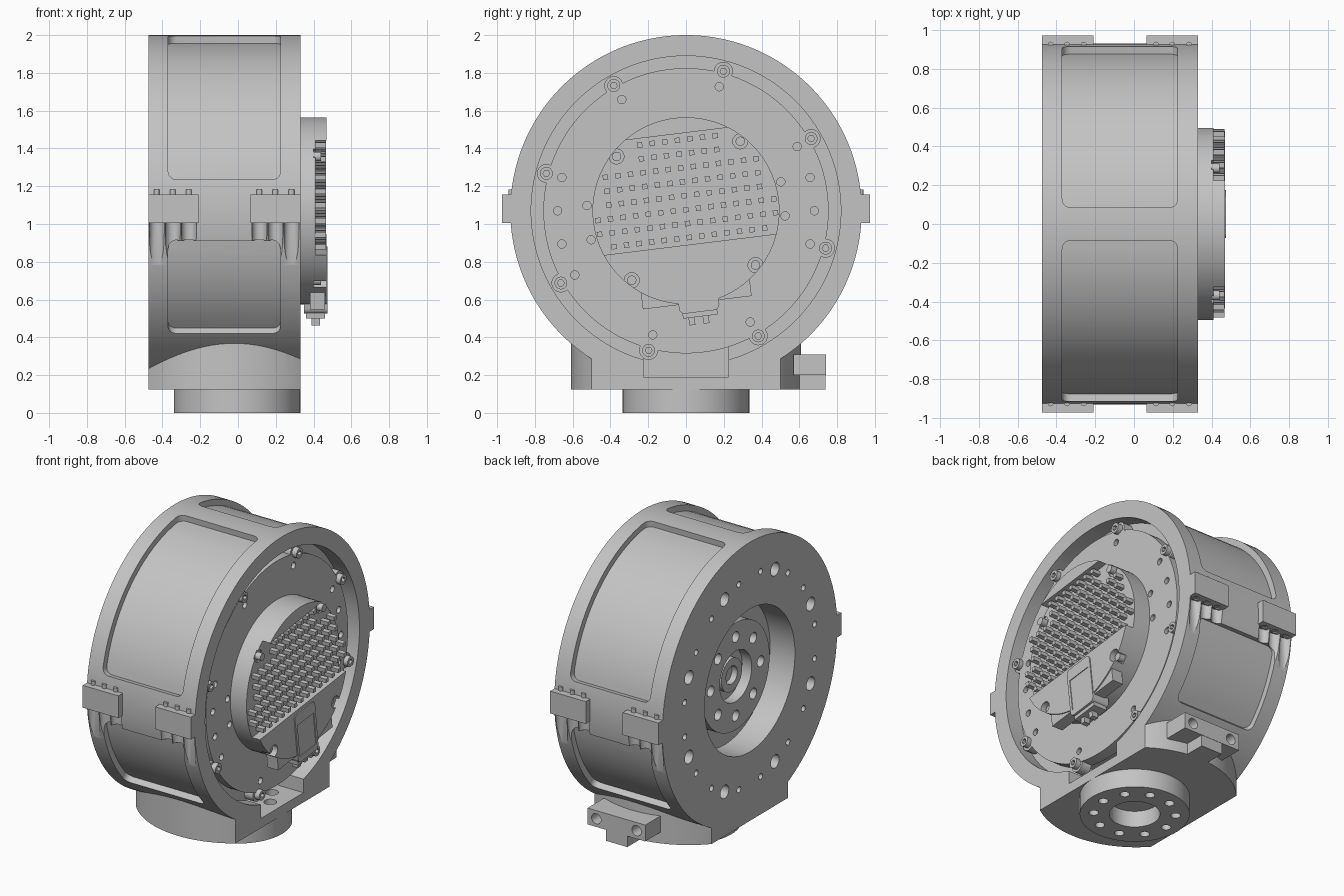
import bpy, bmesh, math
from math import sin, cos, radians
from mathutils import Matrix, Vector

if "Cube" in bpy.data.objects:
    bpy.data.objects.remove(bpy.data.objects["Cube"])

grey = bpy.data.materials.new("machined grey")
grey.use_nodes = True
grey.diffuse_color = (0.55, 0.55, 0.55, 1)
grey.node_tree.nodes["Principled BSDF"].inputs["Base Color"].default_value = (0.55, 0.55, 0.55, 1)

ZC, R = 1.07, 0.93          # drum centre height and radius
XL, XR = -0.475, 0.33       # drum end faces
TILT = radians(7)           # roll of the electronics hub


def tube(bm, axis, r, a, b, c, seg=24):
    """Cylinder from a to b along an axis; c is the centre in the other two axes."""
    mid, n = (a + b) / 2, b - a
    if axis == "x":
        m = Matrix.Translation((mid, *c)) @ Matrix.Rotation(math.pi / 2, 4, "Y")
    else:
        m = Matrix.Translation((*c, mid))
    bmesh.ops.create_cone(bm, cap_ends=True, segments=seg, radius1=r, radius2=r, depth=n, matrix=m)


def block(bm, x, y, z, tilted=False):
    """Box from three ranges; tilted boxes use y, z measured in the rolled hub frame."""
    size = [q[1] - q[0] for q in (x, y, z)]
    mid = Vector([(q[0] + q[1]) / 2 for q in (x, y, z)])
    m = Matrix.Translation(mid) @ Matrix.Diagonal((*size, 1))
    if tilted:
        m = Matrix.Translation((0, 0, ZC)) @ Matrix.Rotation(TILT, 4, "X") @ m
    bmesh.ops.create_cube(bm, size=1, matrix=m)


def polar(r, deg):
    return r * cos(radians(deg)), ZC + r * sin(radians(deg))


def hub_point(u, v):
    return u * cos(TILT) - v * sin(TILT), ZC + u * sin(TILT) + v * cos(TILT)


def finish(name, bm):
    bmesh.ops.recalc_face_normals(bm, faces=bm.faces)
    me = bpy.data.meshes.new(name)
    bm.to_mesh(me)
    bm.free()
    ob = bpy.data.objects.new(name, me)
    bpy.context.collection.objects.link(ob)
    me.materials.append(grey)
    return ob


def boolean(ob, bm, op="DIFFERENCE"):
    """Apply a boolean; try a second solver if the first leaves nothing."""
    tool = finish("cutter", bm)
    backup = ob.data.copy()
    for solver in ("MANIFOLD", "EXACT"):
        mod = ob.modifiers.new("cut", "BOOLEAN")
        mod.operation, mod.solver, mod.object = op, solver, tool
        bpy.context.view_layer.update()
        bpy.context.view_layer.objects.active = ob
        bpy.ops.object.modifier_apply(modifier=mod.name)
        if len(ob.data.polygons):
            break
        ob.data = backup.copy()
    bpy.data.objects.remove(tool)


def tubes(axis, r, a, b, centres, seg=16):
    bm = bmesh.new()
    for c in centres:
        tube(bm, axis, r, a, b, c, seg)
    return bm


def single(axis, r, a, b, c, seg=96):
    return tubes(axis, r, a, b, [c], seg)


def box(*args):
    bm = bmesh.new()
    block(bm, *args)
    return bm


def pocket(a0, a1, steps):
    """Curved window cutter with rounded corners, swept round the drum."""
    bm = bmesh.new()
    rows = []
    for i in range(steps + 1):
        t = radians(a0 + (a1 - a0) * i / steps)
        rows.append([bm.verts.new((x, r * cos(t), ZC + r * sin(t)))
                     for x, r in ((-0.37, 0.89), (0.225, 0.89), (0.225, 1.0), (-0.37, 1.0))])
    for p, q in zip(rows, rows[1:]):
        for k in range(4):
            bm.faces.new((p[k], p[(k + 1) % 4], q[(k + 1) % 4], q[k]))
    bm.faces.new(rows[0])
    bm.faces.new(rows[-1])
    ends = [bm.edges.get((row[i], row[j])) for row in (rows[0], rows[-1]) for i, j in ((1, 2), (3, 0))]
    bmesh.ops.bevel(bm, geom=ends, offset=0.045, segments=5, profile=0.5, affect="EDGES")
    return bm


# Drum housing joined to its round foot, then faced off flat at both ends
housing = finish("drum_housing", single("x", R, -0.8, 0.8, (0, ZC), 160))
boolean(housing, single("z", 0.61, 0.125, 0.6, (-0.02, 0)), "UNION")
boolean(housing, box((XL, XR), (-1.5, 1.5), (-0.5, 2.5)), "INTERSECT")

# Recesses in both end faces
boolean(housing, single("x", 0.82, 0.22, 0.5, (0, ZC), 128))
boolean(housing, single("x", 0.48, -0.6, -0.29, (0, ZC)))
boolean(housing, box((0.08, 0.5), (-0.225, 0.225), (0.19, 0.36)))
boolean(housing, tubes("z", 0.04, 0.14, 0.3, [(0.17, -0.12), (0.17, 0.12), (0.24, 0)]))

# Bolt holes in the mounting face
bolts = [22.5 + 45 * k for k in range(8)]
boolean(housing, tubes("x", 0.045, -0.6, -0.4, [polar(0.7, a) for a in bolts]))
boolean(housing, tubes("x", 0.02, -0.6, -0.42, [polar(0.7, a + d) for a in bolts for d in (-13, 13)]))

# Four curved windows
for a0, a1, n in ((10.2, 84.8, 16), (-44.3, -9.9, 7), (95.2, 169.8, 16), (189.9, 224.3, 7)):
    boolean(housing, pocket(a0, a1, n))

# Screw access grooves under the side clips
screws = [(x, s * 0.925) for s in (-1, 1) for x in (-0.43, -0.345, -0.26, 0.113, 0.198, 0.283)]
boolean(housing, tubes("z", 0.04, 0.6, 1.012, screws, 20))

# Side clips with screw tips
clips = bmesh.new()
for s in (-1, 1):
    for x in ((XL, -0.21), (0.065, XR)):
        block(clips, x, sorted((s * 0.9, s * 0.973)), (1.005, 1.155))
clips = finish("side_clips", clips)
boolean(clips, tubes("z", 0.02, 0.9, 1.04, screws))
finish("clip_screws", tubes("z", 0.015, 1.1, 1.182, screws, 12))

# Output hub inside the bore
hub = finish("output_hub", single("x", 0.36, -0.37, -0.27, (0, ZC)))
boolean(hub, single("x", 0.17, -0.5, -0.3, (0, ZC), 48))
boolean(hub, tubes("x", 0.036, -0.5, -0.31, [polar(0.265, 45 * k) for k in range(8)]))
boss = finish("hub_boss", single("x", 0.11, -0.34, -0.28, (0, ZC), 48))
boolean(boss, single("x", 0.06, -0.5, -0.3, (0, ZC), 32))

# Cover plate with ears, screws and small holes
ears = [30 + 45 * k for k in range(8)]
plate = finish("cover_plate", single("x", 0.755, 0.21, 0.29, (0, ZC), 128))
boolean(plate, tubes("x", 0.05, 0.215, 0.285, [polar(0.765, a) for a in ears], 20), "UNION")
small = [polar(0.68, a) for a in (0, 15, 30, 75, 120, 165, 180, 195, 210, 255, 300, 345)]
small += [polar(0.525, a) for a in (17, -3, 177, 197)]
boolean(plate, tubes("x", 0.022, 0.265, 0.4, small))
cover_screws = finish("cover_screws", tubes("x", 0.034, 0.27, 0.32, [polar(0.765, a) for a in ears]))
boolean(cover_screws, tubes("x", 0.018, 0.3, 0.4, [polar(0.765, a) for a in ears], 6))

# Rolled electronics hub, open across the cooling pins
heat = finish("electronics_hub", single("x", 0.495, 0.27, 0.468, (0, ZC)))
boolean(heat, box((0.41, 0.6), (-0.6, 0.6), (-0.18, 0.41), True))
corners = [hub_point(u, v) for u in (-0.33, 0.33) for v in (-0.33, 0.33)]
boolean(heat, tubes("x", 0.04, 0.4, 0.6, corners))
finish("hub_screws", tubes("x", 0.025, 0.39, 0.44, corners))
finish("hub_lip", box((0.38, 0.46), (-0.29, 0.29), (-0.49, -0.35), True))

# Cooling pins
pins = bmesh.new()
for i in range(-7, 8):
    for j in range(8):
        u, v = i * 0.067, -0.142 + j * 0.074
        if math.hypot(u, v) < 0.475 and not (abs(u) > 0.25 and v > 0.29):
            block(pins, (0.4, 0.466), (u - 0.014, u + 0.014), (v - 0.014, v + 0.014), True)
finish("cooling_pins", pins)

# Cable connector
conn = box((0.35, 0.475), (-0.1, 0.115), (-0.54, -0.2), True)
bmesh.ops.bevel(conn, geom=[e for e in conn.edges if abs(e.verts[0].co.x - e.verts[1].co.x) > 0.1],
                offset=0.03, segments=4, profile=0.5, affect="EDGES")
conn = finish("connector", conn)
boolean(conn, box((0.47, 0.6), (-0.08, 0.095), (-0.5, -0.28), True))
plug = box((0.36, 0.46), (-0.085, 0.1), (-0.565, -0.53), True)
for u in (-0.04, 0.035):
    block(plug, (0.39, 0.435), (u - 0.016, u + 0.016), (-0.605, -0.56), True)
finish("connector_plug", plug)

# Base flange with bore and bolt ring
flange = finish("base_flange", single("z", 0.335, 0, 0.13, (-0.005, 0)))
boolean(flange, single("z", 0.155, -0.1, 0.11, (-0.005, 0), 48))
ring = [(-0.005 + 0.25 * cos(radians(36 * k)), 0.25 * sin(radians(36 * k))) for k in range(10)]
boolean(flange, tubes("z", 0.03, -0.1, 0.08, ring))

# Rear foot bracket
bracket = finish("foot_bracket", box((-0.215, 0.215), (0.57, 0.74), (0.2, 0.31)))
boolean(bracket, box((-0.08, 0.08), (0.58, 0.738), (0.125, 0.25)), "UNION")
ports = bmesh.new()
for x in (-0.15, 0.15):
    m = Matrix.Translation((x, 0.72, 0.255)) @ Matrix.Rotation(math.pi / 2, 4, "X")
    bmesh.ops.create_cone(ports, cap_ends=True, segments=20, radius1=0.035, radius2=0.035, depth=0.12, matrix=m)
boolean(bracket, ports)

# Smooth round surfaces, keep machined edges crisp
bpy.ops.object.select_all(action="DESELECT")
for ob in bpy.context.scene.objects:
    if ob.type == "MESH" and grey.name in ob.data.materials:
        ob.select_set(True)
        bpy.context.view_layer.objects.active = ob
bpy.ops.object.shade_smooth_by_angle(angle=radians(28))
